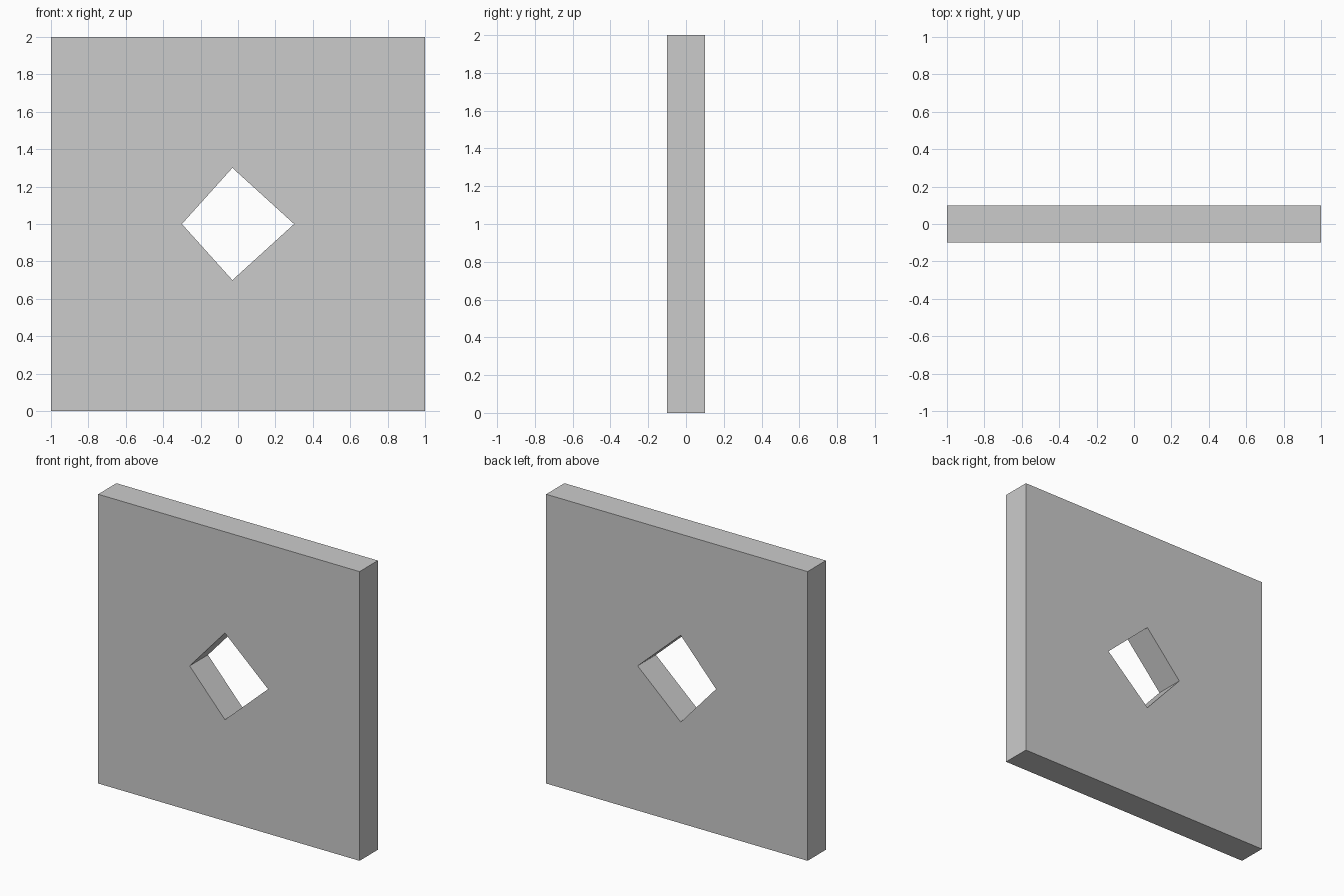
import bpy
from math import pi

if "Cube" in bpy.data.objects:
    bpy.data.objects.remove(bpy.data.objects["Cube"])

# Outline of the panel and its kite-shaped opening, as (x, z)
PANEL = [(-1, 0), (1, 0), (1, 2), (-1, 2)]
OPENING = [(-0.30, 1.0), (-0.03, 1.30), (0.30, 1.0), (-0.03, 0.70)]
THICKNESS = 0.2

# Filled 2D curve: the inner loop becomes a hole through the slab
curve = bpy.data.curves.new("panel_profile", 'CURVE')
curve.dimensions = '2D'
curve.fill_mode = 'BOTH'
curve.extrude = THICKNESS / 2
for outline in (PANEL, OPENING):
    spline = curve.splines.new('POLY')
    spline.points.add(len(outline) - 1)
    for point, (x, z) in zip(spline.points, outline):
        point.co = (x, z, 0, 1)
    spline.use_cyclic_u = True

# Stand the slab upright and turn it into a mesh
panel = bpy.data.objects.new("panel", curve)
bpy.context.collection.objects.link(panel)
panel.rotation_euler.x = pi / 2
bpy.context.view_layer.objects.active = panel
panel.select_set(True)
bpy.ops.object.convert(target='MESH')
bpy.ops.object.transform_apply(location=False, rotation=True, scale=False)
bpy.ops.object.shade_flat()

# Weld the caps to the walls
bpy.ops.object.mode_set(mode='EDIT')
bpy.ops.mesh.select_all(action='SELECT')
bpy.ops.mesh.remove_doubles(threshold=0.0001)
bpy.ops.mesh.normals_make_consistent(inside=False)
bpy.ops.object.mode_set(mode='OBJECT')
